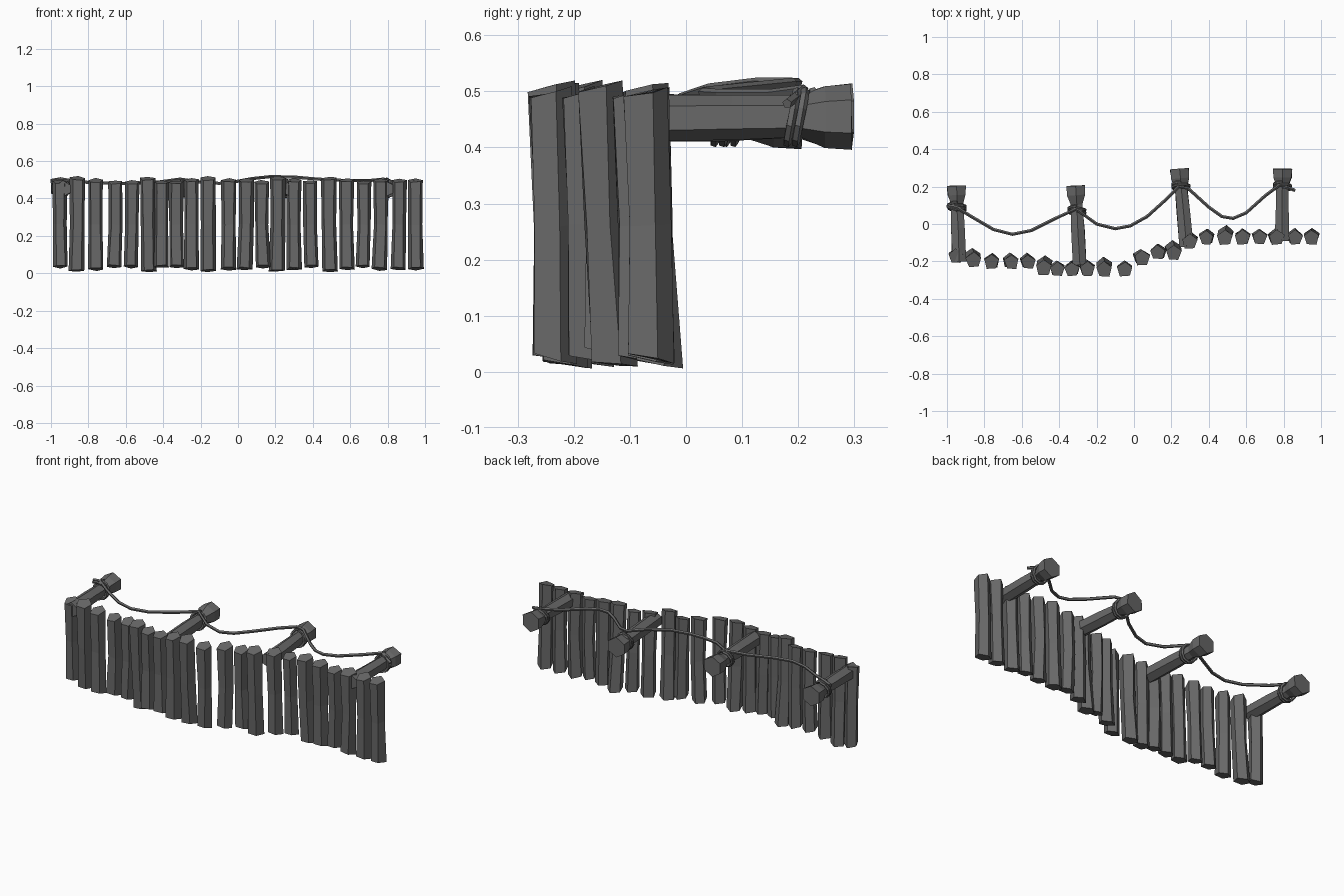
import bpy, bmesh, math, random
from mathutils import Vector

random.seed(4)
default_cube = bpy.data.objects.get("Cube")
if default_cube:
    bpy.data.objects.remove(default_cube, do_unlink=True)

X, Y, Z = Vector((1, 0, 0)), Vector((0, 1, 0)), Vector((0, 0, 1))

wood = bpy.data.materials.new("weathered_grey_wood")
wood.use_nodes = True
grey = (0.14, 0.14, 0.14, 1)
wood.diffuse_color = grey
shader = wood.node_tree.nodes["Principled BSDF"]
shader.inputs["Base Color"].default_value = grey
shader.inputs["Roughness"].default_value = 0.9


def tube(name, path, radii, sides, ref, jitter=0.0, slope=0.0):
    """Loft a faceted tube along a path; a corner of each ring points to ref."""
    path = [Vector(p) for p in path]
    last = len(path) - 1
    bm = bmesh.new()
    rings = []
    for i, centre in enumerate(path):
        along = (path[min(i + 1, last)] - path[max(i - 1, 0)]).normalized()
        up = (ref - along * ref.dot(along)).normalized()
        side = along.cross(up)
        # end caps lean outwards on the side facing ref
        lean = slope * ((i == last) - (i == 0))
        ring = []
        for k in range(sides):
            a = math.tau * k / sides
            offset = radii[i] * (up * math.cos(a) + side * math.sin(a))
            noise = Vector([random.uniform(-jitter, jitter) for _ in range(3)])
            shift = along * lean * math.cos(a)
            ring.append(bm.verts.new(centre + offset + shift + noise))
        rings.append(ring)
    for low, high in zip(rings, rings[1:]):
        for k in range(sides):
            n = (k + 1) % sides
            bm.faces.new((low[k], low[n], high[n], high[k]))
    bm.faces.new(rings[0][::-1])
    bm.faces.new(rings[-1])
    bmesh.ops.recalc_face_normals(bm, faces=bm.faces[:])
    mesh = bpy.data.meshes.new(name)
    bm.to_mesh(mesh)
    bm.free()
    mesh.materials.append(wood)
    obj = bpy.data.objects.new(name, mesh)
    bpy.context.collection.objects.link(obj)
    return obj


# Upright stakes: x, y, size class
SHORT, MEDIUM, TALL = range(3)
stakes = [
    (-.95, -.17, SHORT), (-.86, -.19, TALL), (-.76, -.2, MEDIUM),
    (-.66, -.2, SHORT), (-.57, -.2, SHORT), (-.48, -.23, TALL),
    (-.41, -.24, SHORT), (-.33, -.24, SHORT), (-.25, -.24, MEDIUM),
    (-.16, -.24, TALL), (-.05, -.24, MEDIUM), (.04, -.18, MEDIUM),
    (.13, -.15, SHORT), (.21, -.15, TALL), (.3, -.09, MEDIUM),
    (.39, -.07, SHORT), (.49, -.07, TALL), (.58, -.07, MEDIUM),
    (.67, -.07, SHORT), (.76, -.07, MEDIUM), (.86, -.07, MEDIUM),
    (.95, -.07, MEDIUM),
]
for i, (x, y, size) in enumerate(stakes):
    bottom = (.036, .024, .014)[size]
    top = (.487, .497, .507)[size]
    radius = (.041, .043, .044)[size]
    back = .02 if size == TALL else .004
    sway = random.uniform(-.004, .004)
    path = [(x - sway, y + back, bottom),
            (x + sway, y + .004, (bottom + top) / 2),
            (x + sway, y - .004, top)]
    tube(f"stake_{i + 1}", path, [radius, radius * .93, radius], 5, Y, .003, .009)

# Horizontal posts with flared ends, each bound with rope: base, end, binding y
posts = [
    ((-.935, -.2), (-.95, .205), .09),
    ((-.29, -.22), (-.313, .205), .07),
    ((.28, -.12), (.243, .295), .2),
    ((.79, -.09), (.795, .295), .2),
]
height = .455
for i, (base, end, bind_y) in enumerate(posts):
    start = Vector((*base, height - .003))
    tip = Vector((*end, height))
    stops = (0, .45, .76, .88, 1)
    radii = (.043, .041, .037, .055, .058)
    tube(f"post_{i + 1}", [start.lerp(tip, t) for t in stops], radii, 6, Z, .002)

    # Rope coiled around the post
    t = (bind_y - start.y) / (tip.y - start.y)
    hub = start.lerp(tip, t)
    coil = []
    steps, turns = 20, 2
    for k in range(steps + 1):
        a = math.tau * turns * k / steps
        drift = .03 * (k / steps - .5) + .012 * math.cos(a)
        coil.append(hub + X * .046 * math.sin(a) + Y * drift + Z * .046 * math.cos(a))
    tube(f"rope_binding_{i + 1}", coil, [.008] * len(coil), 5, Y)

# Sagging rope running from post to post
rope = [
    (-1, .1, .495), (-.95, .09, .505), (-.87, .04, .49), (-.75, -.03, .482),
    (-.65, -.055, .48), (-.55, -.035, .48), (-.42, .03, .488), (-.31, .08, .503),
    (-.2, 0, .487), (-.1, -.025, .48), (-.02, -.01, .488), (.07, .04, .505),
    (.17, .13, .516), (.24, .2, .515), (.29, .19, .515), (.4, .09, .505),
    (.47, .04, .5), (.53, .03, .497), (.6, .06, .495), (.7, .15, .495),
    (.78, .21, .503), (.82, .195, .49), (.86, .18, .478),
]
tube("long_rope", rope, [.009] * len(rope), 5, Z)

# Second loose rope end tucked beside the first binding
tail = [(-1, .095, .485), (-.95, .075, .5), (-.91, .08, .49)]
tube("rope_tail", tail, [.008] * len(tail), 5, Z)
